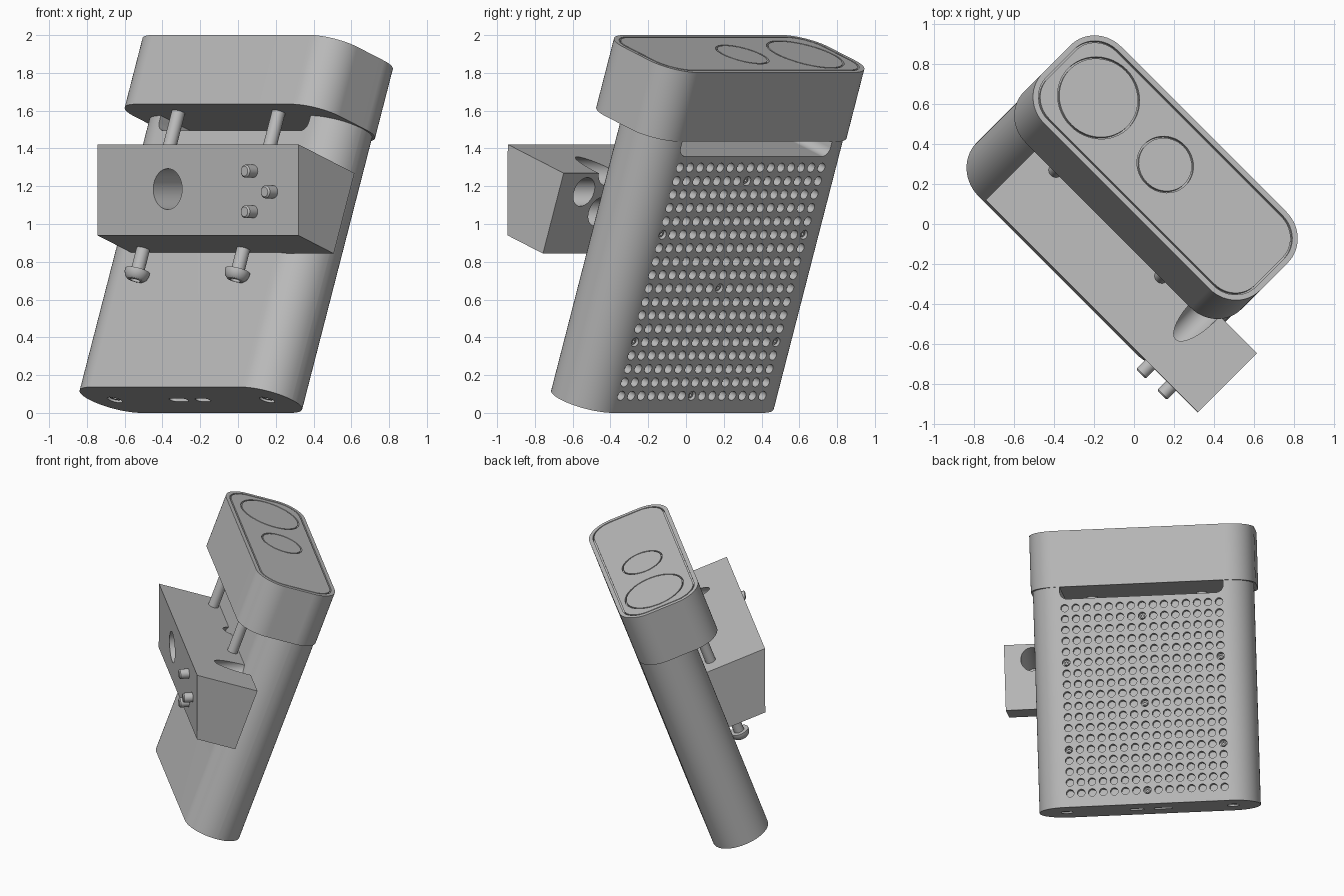
import bpy, bmesh, math
from mathutils import Matrix, Vector

if "Cube" in bpy.data.objects:
    bpy.data.objects.remove(bpy.data.objects["Cube"])

# Single grey material
grey = bpy.data.materials.new("neutral_grey")
grey.use_nodes = True
GREY = (0.5, 0.5, 0.5, 1)
grey.diffuse_color = GREY
grey.node_tree.nodes["Principled BSDF"].inputs["Base Color"].default_value = GREY

# Frames: LEVEL is turned 45 degrees, TILT also leans back 20 degrees
LEVEL = Matrix.Rotation(math.radians(-45), 4, 'Z')
TILT = LEVEL @ Matrix.Rotation(math.radians(-20), 4, 'X')
ALONG_Y = Matrix.Rotation(math.radians(-90), 4, 'X')   # local z becomes +y
MID = -0.088                                           # centre of the body's width
BODY_BACK, BODY_T = -0.072, 0.40
BODY_Y = BODY_BACK - BODY_T / 2
BOTTOM, CAP_LOW, CAP_TOP = -0.026, 1.503, 1.893
CAP_Y = -0.359


def rounded(cx, cy, w, h, r, seg=14):
    """Rounded rectangle outline, counter-clockwise."""
    pts = []
    for k, (sx, sy) in enumerate([(1, 1), (-1, 1), (-1, -1), (1, -1)]):
        for i in range(seg + 1):
            t = math.pi / 2 * (k + i / seg)
            pts.append((cx + sx * (w / 2 - r) + r * math.cos(t),
                        cy + sy * (h / 2 - r) + r * math.sin(t)))
    return pts


def circle(cx, cy, r, n=48):
    return [(cx + r * math.cos(2 * math.pi * i / n),
             cy + r * math.sin(2 * math.pi * i / n)) for i in range(n)]


def add_prism(bm, outline, lo, hi, place=Matrix()):
    """Extrude an outline along local z from lo to hi."""
    low = [bm.verts.new(place @ Vector((x, y, lo))) for x, y in outline]
    top = [bm.verts.new(place @ Vector((x, y, hi))) for x, y in outline]
    bm.faces.new(low[::-1])
    bm.faces.new(top)
    n = len(low)
    for i in range(n):
        j = (i + 1) % n
        bm.faces.new((low[i], low[j], top[j], top[i]))


def add_lathe(bm, profile, place=Matrix(), steps=28):
    """Spin a (radius, height) profile round local z."""
    part = bmesh.new()
    vs = [part.verts.new((r, 0, z)) for r, z in profile]
    es = [part.edges.new(p) for p in zip(vs, vs[1:])]
    bmesh.ops.spin(part, geom=vs + es, cent=(0, 0, 0), axis=(0, 0, 1),
                   angle=2 * math.pi, steps=steps)
    bmesh.ops.remove_doubles(part, verts=part.verts, dist=1e-5)
    part.transform(place)
    tmp = bpy.data.meshes.new("tmp")
    part.to_mesh(tmp)
    part.free()
    bm.from_mesh(tmp)
    bpy.data.meshes.remove(tmp)


def finish(bm, name, frame):
    bmesh.ops.recalc_face_normals(bm, faces=bm.faces)
    bm.transform(frame)
    me = bpy.data.meshes.new(name)
    bm.to_mesh(me)
    bm.free()
    me.materials.append(grey)
    ob = bpy.data.objects.new(name, me)
    bpy.context.collection.objects.link(ob)
    return ob


def select(ob):
    bpy.ops.object.select_all(action='DESELECT')
    ob.select_set(True)
    bpy.context.view_layer.objects.active = ob


def cut(ob, bm, frame):
    """Subtract everything in bm from the object."""
    cutter = finish(bm, "cutter", frame)
    cutter.hide_render = True
    mod = ob.modifiers.new("cut", 'BOOLEAN')
    mod.operation, mod.solver, mod.object = 'DIFFERENCE', 'EXACT', cutter
    select(ob)
    bpy.ops.object.modifier_apply(modifier=mod.name)
    bpy.data.objects.remove(cutter)


def smooth(ob):
    select(ob)
    bpy.ops.object.shade_smooth_by_angle(angle=math.radians(32))
    ob.modifiers.new("even_normals", 'WEIGHTED_NORMAL').keep_sharp = True


def prism(name, outline, lo, hi, frame=TILT, place=Matrix()):
    bm = bmesh.new()
    add_prism(bm, outline, lo, hi, place)
    return finish(bm, name, frame)


def at(x, y, z):
    return Matrix.Translation((x, y, z))


# Main body: tall stadium-section housing
body = prism("main_body", rounded(MID, BODY_Y, 1.515, BODY_T, 0.197), BOTTOM, CAP_LOW + 0.1)

# Openings in the body: slot under the cap, vent grid, ports and screw holes below
PITCH, COLS, ROWS, VENT_LOW, VENT_DEEP = 0.0756, 15, 18, 0.07, 0.045
cuts = bmesh.new()
add_prism(cuts, rounded(MID, -(CAP_LOW + 0.03), 1.12, 0.23, 0.05, 6), -0.7, 0.1, ALONG_Y)


def vent(col, row):
    return MID + (col - (COLS - 1) / 2) * PITCH, VENT_LOW + row * PITCH


for col in range(COLS):
    for row in range(ROWS):
        x, z = vent(col, row)
        add_prism(cuts, circle(0, 0, 0.026, 16), -VENT_DEEP, 0.05,
                  at(x, BODY_BACK, z) @ ALONG_Y)
for dx, w in ((-0.09, 0.13), (0.09, 0.1)):
    add_prism(cuts, rounded(MID + dx, BODY_Y, w, 0.045, 0.021, 6), BOTTOM - 0.1, BOTTOM + 0.05)
for side in (-1, 1):
    add_prism(cuts, circle(MID + side * 0.57, BODY_Y, 0.042, 24), BOTTOM - 0.1, BOTTOM + 0.03)
cut(body, cuts, TILT)

# Small screws set in the vent grid and in the base
screws = bmesh.new()
STUD = [(0, 0.02), (0.008, 0.02), (0.008, 0.033), (0.018, 0.033), (0.018, -0.01), (0, -0.01)]
for col, row in ((7, 0), (7, 8), (7, 16), (0, 4), (14, 4), (0, 12), (14, 12)):
    x, z = vent(col, row)
    add_lathe(screws, STUD, at(x, BODY_BACK - VENT_DEEP, z) @ ALONG_Y, 12)
for side in (-1, 1):
    place = at(MID + side * 0.57, BODY_Y, BOTTOM + 0.032) @ Matrix.Rotation(math.pi, 4, 'X')
    add_lathe(screws, [(r * 1.7, z * 0.7) for r, z in STUD], place, 16)
small_screws = finish(screws, "small_screws", TILT)

# Cap: overhanging head with a recessed rim, face plate and two lens discs
CAP_L, CAP_T, RIM, GAP = 1.54, 0.58, 0.028, 0.009
cap = prism("cap", rounded(MID, CAP_Y, CAP_L, CAP_T, 0.185), CAP_LOW, CAP_TOP)
recess = bmesh.new()
add_prism(recess, rounded(MID, CAP_Y, CAP_L - 2 * RIM, CAP_T - 2 * RIM, 0.185 - RIM),
          CAP_TOP - 0.02, CAP_TOP + 0.1)
cut(cap, recess, TILT)
inset = RIM + GAP
plate = prism("face_plate",
              rounded(MID, CAP_Y, CAP_L - 2 * inset, CAP_T - 2 * inset, 0.185 - inset),
              CAP_TOP - 0.03, CAP_TOP)
lenses = [("large_lens", MID - 0.484, 0.212), ("small_lens", MID - 0.012, 0.146)]
holes = bmesh.new()
for _, x, r in lenses:
    add_prism(holes, circle(x, CAP_Y + 0.012, r), CAP_TOP - 0.02, CAP_TOP + 0.1)
cut(plate, holes, TILT)
discs = [prism(name, circle(x, CAP_Y + 0.012, r - GAP), CAP_TOP - 0.025, CAP_TOP)
         for name, x, r in lenses]

# Mounting block: wedge with an upright front, swept along the width
SIDE = Matrix(((0, 0, 1, 0), (1, 0, 0, 0), (0, 1, 0, 0), (0, 0, 0, 1)))
block = prism("mounting_block",
              [(-0.90, 1.185), (-0.737, 0.732), (-0.455, 0.732), (-0.455, 1.185)],
              -0.61, 0.894, TILT, SIDE)
PINS = [(0.555, 1.28), (0.705, 1.17), (0.555, 1.065)]
bores = bmesh.new()
add_prism(bores, circle(0, 0, 0.108), -0.7, 0.3, at(-0.085, 0, 1.185) @ ALONG_Y)
for x, z in PINS:
    add_prism(bores, circle(0, 0, 0.076, 32), -0.32, 0.3, at(x, 0, z) @ ALONG_Y)
cut(block, bores, LEVEL)

# Locating pins through the front of the block
pins = bmesh.new()
for x, z in PINS:
    add_lathe(pins, [(0, 0), (0.026, 0), (0.034, 0.008), (0.034, 0.15), (0, 0.15)],
              at(x, -0.508, z) @ ALONG_Y, 24)
pin_ob = finish(pins, "locating_pins", LEVEL)

# Long button-head screws running through the block up to the cap
bolts = bmesh.new()
BOLT = [(0, 0.03), (0.028, 0.03), (0.028, 0), (0.045, 0.003), (0.059, 0.016), (0.067, 0.038),
        (0.067, 0.055), (0.036, 0.055), (0.036, 0.96), (0, 0.96)]
for x in (-0.467, 0.283):
    add_lathe(bolts, BOLT, at(x, -0.525, 0.555))
bolt_ob = finish(bolts, "long_screws", TILT)

for ob in [body, small_screws, cap, plate, block, pin_ob, bolt_ob] + discs:
    smooth(ob)
